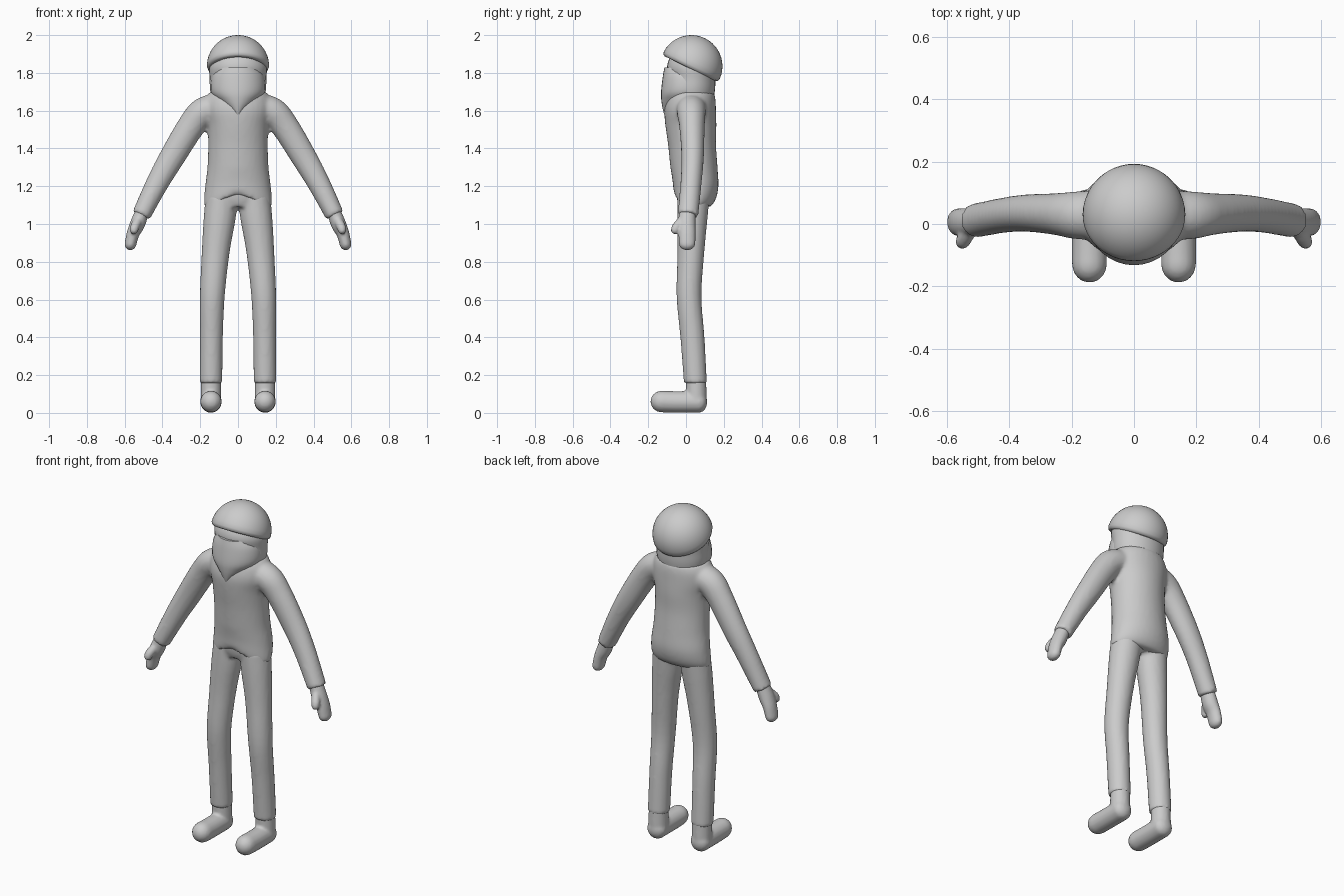
import bpy, bmesh, math
from mathutils import Vector, Matrix

if "Cube" in bpy.data.objects:
    bpy.data.objects.remove(bpy.data.objects["Cube"])

mat = bpy.data.materials.new("plain grey")
mat.diffuse_color = (0.6, 0.6, 0.6, 1)
mat.use_nodes = True
mat.node_tree.nodes["Principled BSDF"].inputs["Base Color"].default_value = mat.diffuse_color
N = 32


def spline(keys, steps=5):
    """Smooth interpolation through key tuples."""
    k = [Vector(p) for p in keys]
    out = []
    for i in range(len(k) - 1):
        p0, p1, p2, p3 = k[max(i - 1, 0)], k[i], k[i + 1], k[min(i + 2, len(k) - 1)]
        for s in range(steps):
            t = s / steps
            out.append(0.5 * (2 * p1 + (p2 - p0) * t + (2 * p0 - 5 * p1 + 4 * p2 - p3) * t * t
                              + (3 * p1 - p0 - 3 * p2 + p3) * t ** 3))
    return out + [k[-1]]


def loft(bm, keys, level=False, ref=(0, 1, 0), cap=(0, 0)):
    """Tube through (x, y, z, half width, half depth); cap = rounding length at each end."""
    pts = spline(keys)
    ref = Vector(ref)
    rings = []
    for i, p in enumerate(pts):
        t = Vector(pts[min(i + 1, len(pts) - 1)][:3]) - Vector(pts[max(i - 1, 0)][:3])
        t = Vector((0, 0, -1)) if level else t.normalized()
        rings.append((Vector(p[:3]), t, p[3], p[4]))

    def rounded(ring, sign, length):
        c, t, a, b = ring
        angles = [math.radians(d) for d in (20, 40, 58, 74, 84)]
        return [(c + t * sign * length * math.sin(g), t, a * math.cos(g), b * math.cos(g)) for g in angles]

    if cap[0]:
        rings = rounded(rings[0], -1, cap[0])[::-1] + rings
    if cap[1]:
        rings += rounded(rings[-1], 1, cap[1])
    loops = []
    for c, t, a, b in rings:
        side = t.cross(ref).normalized()
        up = side.cross(t).normalized()
        loops.append([bm.verts.new(c + side * a * math.cos(2 * math.pi * j / N)
                                   + up * b * math.sin(2 * math.pi * j / N)) for j in range(N)])
    for l0, l1 in zip(loops, loops[1:]):
        for j in range(N):
            bm.faces.new((l0[j], l0[(j + 1) % N], l1[(j + 1) % N], l1[j]))
    bm.faces.new(loops[0][::-1])
    bm.faces.new(loops[-1])


def finish(name, bm, voxel=0, smooth=4):
    """Make the object; with a voxel size, fuse overlapping pieces into one skin."""
    bmesh.ops.recalc_face_normals(bm, faces=bm.faces)
    me = bpy.data.meshes.new(name)
    bm.to_mesh(me)
    bm.free()
    me.materials.append(mat)
    ob = bpy.data.objects.new(name, me)
    bpy.context.collection.objects.link(ob)
    bpy.ops.object.select_all(action='DESELECT')
    ob.select_set(True)
    bpy.context.view_layer.objects.active = ob
    if voxel:
        m = ob.modifiers.new("fuse", 'REMESH')
        m.mode, m.voxel_size, m.use_smooth_shade = 'VOXEL', voxel, True
        s = ob.modifiers.new("soften", 'SMOOTH')
        s.factor, s.iterations = 0.5, smooth
        bpy.ops.object.shade_smooth()
    else:
        bpy.ops.object.shade_smooth_by_angle(angle=math.radians(50))
    return ob


# jacket: torso with an arched front hem, plus both sleeves
bm = bmesh.new()
loft(bm, [(0, .035, 1.09, .178, .095), (0, .045, 1.13, .18, .112), (0, .05, 1.2, .174, .122),
          (0, .042, 1.3, .162, .125), (0, .032, 1.42, .158, .127), (0, .026, 1.52, .162, .135),
          (0, .022, 1.6, .178, .137), (0, .026, 1.66, .172, .130), (0, .03, 1.70, .148, .118)], level=True)
for v in bm.verts:
    if v.co.z < 1.3 and v.co.y < 0.04:
        v.co.z += 0.07 * max(0, 1 - abs(v.co.x) / 0.17) * (1.3 - v.co.z) / 0.2
for s in (-1, 1):
    loft(bm, [(s * .08, .03, 1.625, .07, .08), (s * .18, .028, 1.595, .077, .077),
              (s * .25, .032, 1.515, .073, .067), (s * .345, .035, 1.36, .068, .06),
              (s * .425, .027, 1.22, .06, .056), (s * .513, .01, 1.045, .05, .055)])
finish("jacket", bm, 0.011, 5)

# trousers: hips and two legs
bm = bmesh.new()
loft(bm, [(0, .035, 1.09, .14, .07), (0, .04, 1.14, .165, .09), (0, .045, 1.22, .16, .1)], level=True)
for s in (-1, 1):
    loft(bm, [(s * .085, .04, 1.15, .085, .085), (s * .097, .034, 1.03, .085, .08),
              (s * .118, .026, .85, .074, .071), (s * .136, .016, .62, .066, .066),
              (s * .141, .034, .4, .061, .064), (s * .143, .05, .155, .06, .061)], level=True)
finish("trousers", bm, 0.011, 4)

for s, label in ((-1, "right"), (1, "left")):
    # foot: ankle and rounded shoe
    bm = bmesh.new()
    loft(bm, [(s * .143, .053, .2, .052, .053), (s * .143, .055, .06, .055, .055)], level=True)
    loft(bm, [(s * .143, .07, .058, .056, .057), (s * .143, -.06, .058, .056, .057),
              (s * .143, -.13, .06, .056, .057)], ref=(0, 0, 1), cap=(.042, .058))
    finish(label + "_foot", bm, 0.009, 2)

    # hand: flat mitten and thumb
    bm = bmesh.new()
    loft(bm, [(s * .505, .008, 1.07, .036, .042), (s * .532, .004, 1.0, .04, .046),
              (s * .555, .005, .95, .034, .045), (s * .569, .006, .895, .031, .043)], cap=(0, .034))
    loft(bm, [(s * .528, -.02, 1.02, .024, .024), (s * .546, -.05, .985, .024, .024),
              (s * .551, -.058, .968, .022, .022)], cap=(0, .022))
    finish(label + "_hand", bm, 0.007, 3)

# head and neck
bm = bmesh.new()
loft(bm, [(0, .03, 1.6, .12, .1), (0, .032, 1.7, .146, .12), (0, .034, 1.77, .15, .122),
          (0, .03, 1.83, .152, .13), (0, .03, 1.88, .135, .115), (0, .03, 1.92, .1, .08)], level=True)
finish("head", bm)

# beard: wedge that tapers to a point on the chest
bm = bmesh.new()
loft(bm, [(0, .0, 1.828, .11, .114), (0, .0, 1.78, .138, .123), (0, .0, 1.7, .143, .132),
          (0, .0, 1.65, .105, .130), (0, .0, 1.6, .05, .121), (0, .0, 1.56, .012, .108)], level=True)
finish("beard", bm)

# cap: tilted dome with a rounded lip
bm = bmesh.new()
R = 0.165
prof = [(.12, .0), (.135, -.012), (.15, -.014), (.16, -.008)]
prof += [(R * math.cos(math.radians(a)), R * math.sin(math.radians(a))) for a in range(2, 90, 8)]
prof += [(0.001, R)]
vs = [bm.verts.new((r, 0, z)) for r, z in prof]
es = [bm.edges.new(p) for p in zip(vs, vs[1:])]
bmesh.ops.spin(bm, geom=vs + es, cent=(0, 0, 0), axis=(0, 0, 1), angle=2 * math.pi, steps=48)
bmesh.ops.remove_doubles(bm, verts=bm.verts, dist=0.0015)
bmesh.ops.holes_fill(bm, edges=bm.edges, sides=60)
bm.transform(Matrix.Translation((0, .028, 1.835)) @ Matrix.Rotation(math.radians(-26), 4, 'X'))
finish("cap", bm)
